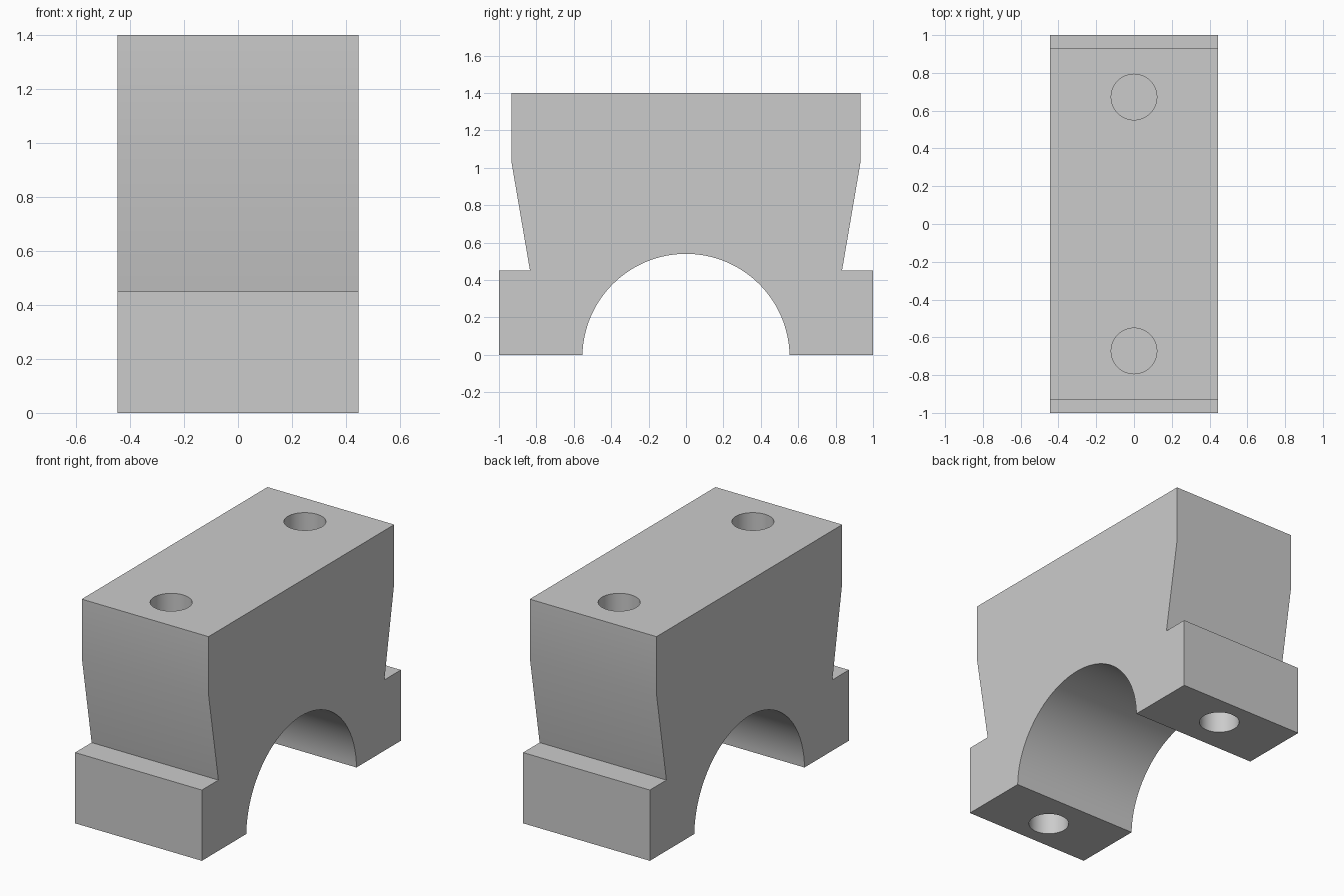
import bpy
import bmesh
from math import cos, sin, pi, radians, asin

cube = bpy.data.objects.get("Cube")
if cube:
    bpy.data.objects.remove(cube, do_unlink=True)

# Single plain grey finish
grey = bpy.data.materials.new("plain_grey")
grey.use_nodes = True
colour = (0.6, 0.6, 0.6, 1)
grey.diffuse_color = colour
grey.node_tree.nodes["Principled BSDF"].inputs["Base Color"].default_value = colour

HALF_WIDTH = 0.446
HEIGHT = 1.4


def add_object(name, bm):
    bmesh.ops.recalc_face_normals(bm, faces=bm.faces)
    mesh = bpy.data.meshes.new(name)
    bm.to_mesh(mesh)
    bm.free()
    mesh.materials.append(grey)
    obj = bpy.data.objects.new(name, mesh)
    bpy.context.collection.objects.link(obj)
    return obj


def extrude_profile(name, points):
    """Extrude a (y, z) outline across the full width."""
    bm = bmesh.new()
    face = bm.faces.new([bm.verts.new((-HALF_WIDTH, y, z)) for y, z in points])
    result = bmesh.ops.extrude_face_region(bm, geom=[face])
    moved = [v for v in result["geom"] if isinstance(v, bmesh.types.BMVert)]
    bmesh.ops.translate(bm, verts=moved, vec=(2 * HALF_WIDTH, 0, 0))
    return add_object(name, bm)


def drill(target, y, z_low, z_high, radius):
    """Cut an upright round hole between two heights."""
    bm = bmesh.new()
    bmesh.ops.create_cone(bm, cap_ends=True, segments=48, radius1=radius,
                          radius2=radius, depth=z_high - z_low)
    bmesh.ops.translate(bm, verts=bm.verts, vec=(0, y, (z_low + z_high) / 2))
    cutter = add_object("hole_cutter", bm)
    cutter.hide_render = True
    mod = target.modifiers.new("hole", 'BOOLEAN')
    mod.operation = 'DIFFERENCE'
    mod.solver = 'EXACT'
    mod.object = cutter
    bpy.ops.object.modifier_apply(modifier=mod.name)
    bpy.data.objects.remove(cutter, do_unlink=True)


# Outline: feet with ledges, tapered sides, flat top
side = [(1.0, 0), (1.0, 0.45), (0.834, 0.45), (0.933, 1.03), (0.933, HEIGHT)]
outline = side + [(-y, z) for y, z in reversed(side)]

# Shaft arch, its axis slightly below the base
radius, drop, steps = 0.554, 0.014, 64
start = asin(drop / radius)
for i in range(steps + 1):
    a = pi - start - (pi - 2 * start) * i / steps
    outline.append((radius * cos(a), radius * sin(a) - drop))

block = extrude_profile("bearing_block", outline)
bpy.context.view_layer.objects.active = block
block.select_set(True)

# Blind bolt holes in the top and dowel holes in the feet
for s in (-1, 1):
    drill(block, s * 0.672, HEIGHT - 0.45, HEIGHT + 0.1, 0.121)
    drill(block, s * 0.795, -0.1, 0.27, 0.119)

bpy.ops.object.shade_smooth_by_angle(angle=radians(30))
